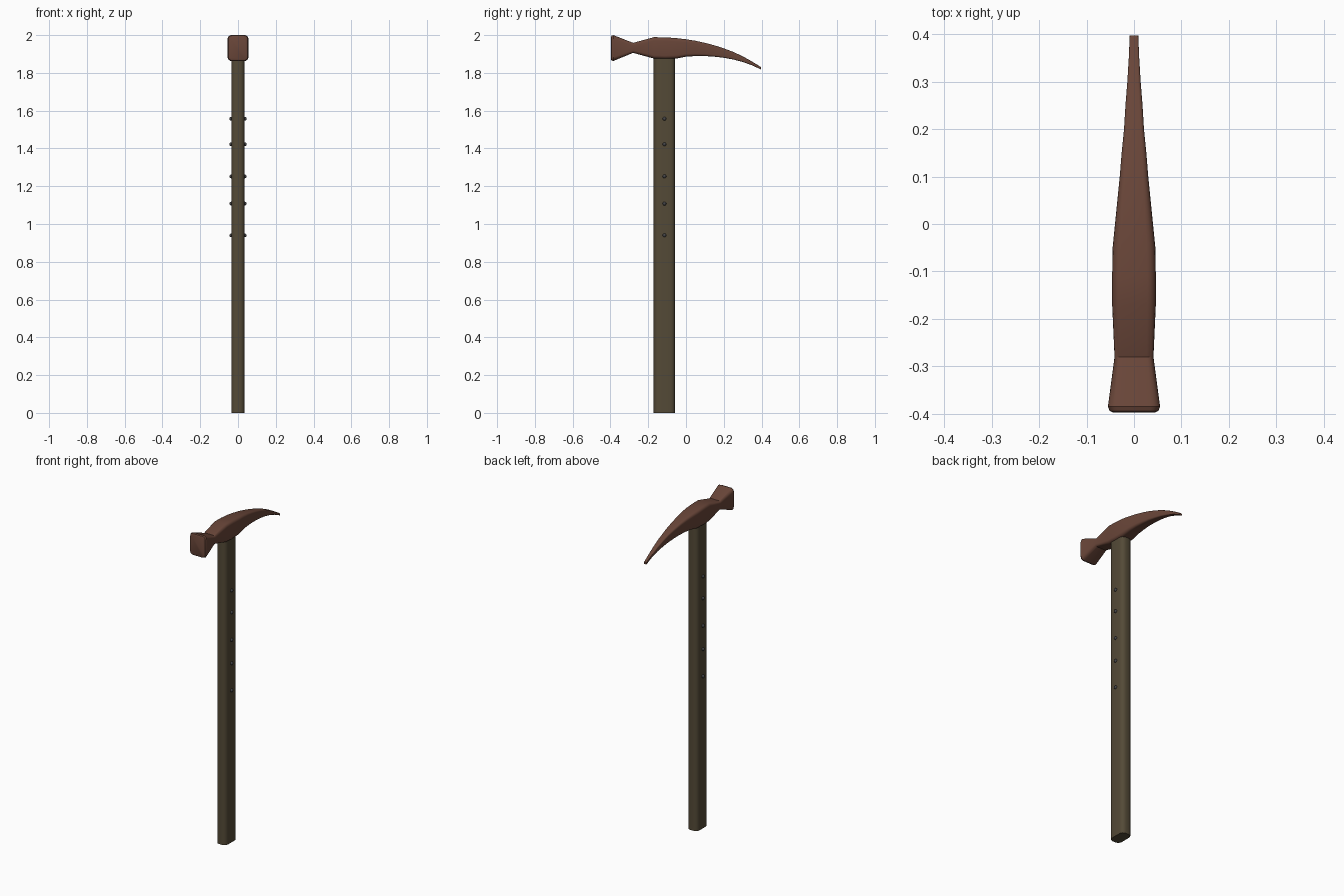
import bpy, bmesh, math
from mathutils import Matrix, Vector

if "Cube" in bpy.data.objects:
    bpy.data.objects.remove(bpy.data.objects["Cube"])


def material(name, rgb):
    m = bpy.data.materials.new(name)
    m.diffuse_color = (*rgb, 1)
    m.use_nodes = True
    m.node_tree.nodes["Principled BSDF"].inputs["Base Color"].default_value = m.diffuse_color
    return m


rust = material("rusty brown", (0.140, 0.060, 0.040))
wood = material("dull olive wood", (0.088, 0.068, 0.038))
iron = material("dark iron", (0.060, 0.060, 0.065))


def rounded_rect(hw, hh, r, seg=4):
    """Outline of a rounded rectangle, counter-clockwise."""
    pts = []
    for k, (sx, sy) in enumerate([(1, 1), (-1, 1), (-1, -1), (1, -1)]):
        for i in range(seg + 1):
            a = math.pi / 2 * (k + i / seg)
            pts.append((sx * (hw - r) + r * math.cos(a), sy * (hh - r) + r * math.sin(a)))
    return pts


def loft(name, rings, mat, angle):
    """Skin a list of equal-sized rings and cap both ends."""
    bm = bmesh.new()
    loops = [[bm.verts.new(p) for p in ring] for ring in rings]
    n = len(loops[0])
    for a, b in zip(loops, loops[1:]):
        for i in range(n):
            bm.faces.new((a[i], a[(i + 1) % n], b[(i + 1) % n], b[i]))
    bm.faces.new(loops[0])
    bm.faces.new(loops[-1])
    bmesh.ops.recalc_face_normals(bm, faces=bm.faces)
    return finish(name, bm, mat, angle)


def finish(name, bm, mat, angle):
    me = bpy.data.meshes.new(name)
    bm.to_mesh(me)
    bm.free()
    me.materials.append(mat)
    ob = bpy.data.objects.new(name, me)
    bpy.context.collection.objects.link(ob)
    bpy.ops.object.select_all(action='DESELECT')
    ob.select_set(True)
    bpy.context.view_layer.objects.active = ob
    bpy.ops.object.shade_smooth_by_angle(angle=math.radians(angle))
    return ob


# Handle: long rounded shaft
HY = -0.114
section = rounded_rect(0.035, 0.057, 0.026)
loft("handle", [[(x, HY + y, z) for x, y in section] for z in (0, 1.92)], wood, 35)

# Head: y, half width, bottom z, top z, corner radius
stations = [
    (-0.397, 0.045, 1.872, 1.990, 0.014),
    (-0.394, 0.051, 1.866, 1.997, 0.018),
    (-0.385, 0.055, 1.863, 2.000, 0.020),
    (-0.280, 0.041, 1.906, 1.959, 0.014),
    (-0.170, 0.046, 1.876, 1.989, 0.018),
    (-0.110, 0.046, 1.874, 1.988, 0.018),
    (-0.050, 0.045, 1.876, 1.984, 0.018),
    (0.000, 0.040, 1.886, 1.978, 0.016),
    (0.050, 0.035, 1.889, 1.970, 0.014),
    (0.100, 0.030, 1.889, 1.959, 0.012),
    (0.150, 0.026, 1.886, 1.946, 0.010),
    (0.200, 0.021, 1.880, 1.930, 0.008),
    (0.250, 0.018, 1.871, 1.911, 0.007),
    (0.300, 0.014, 1.858, 1.888, 0.006),
    (0.350, 0.011, 1.840, 1.860, 0.004),
    (0.397, 0.009, 1.818, 1.831, 0.003),
]
rings = []
for y, hw, lo, hi, r in stations:
    rings.append([(x, y, (lo + hi) / 2 + z) for x, z in rounded_rect(hw, (hi - lo) / 2, r)])
loft("hammer_head", rings, rust, 30)

# Rivets: a row of small studs on both sides of the handle
bm = bmesh.new()
for z in (1.557, 1.422, 1.252, 1.108, 0.940):
    for s in (-1, 1):
        bmesh.ops.create_uvsphere(bm, u_segments=10, v_segments=6, radius=0.010,
                                  matrix=Matrix.Translation(Vector((s * 0.036, HY, z))))
finish("rivets", bm, iron, 40)
